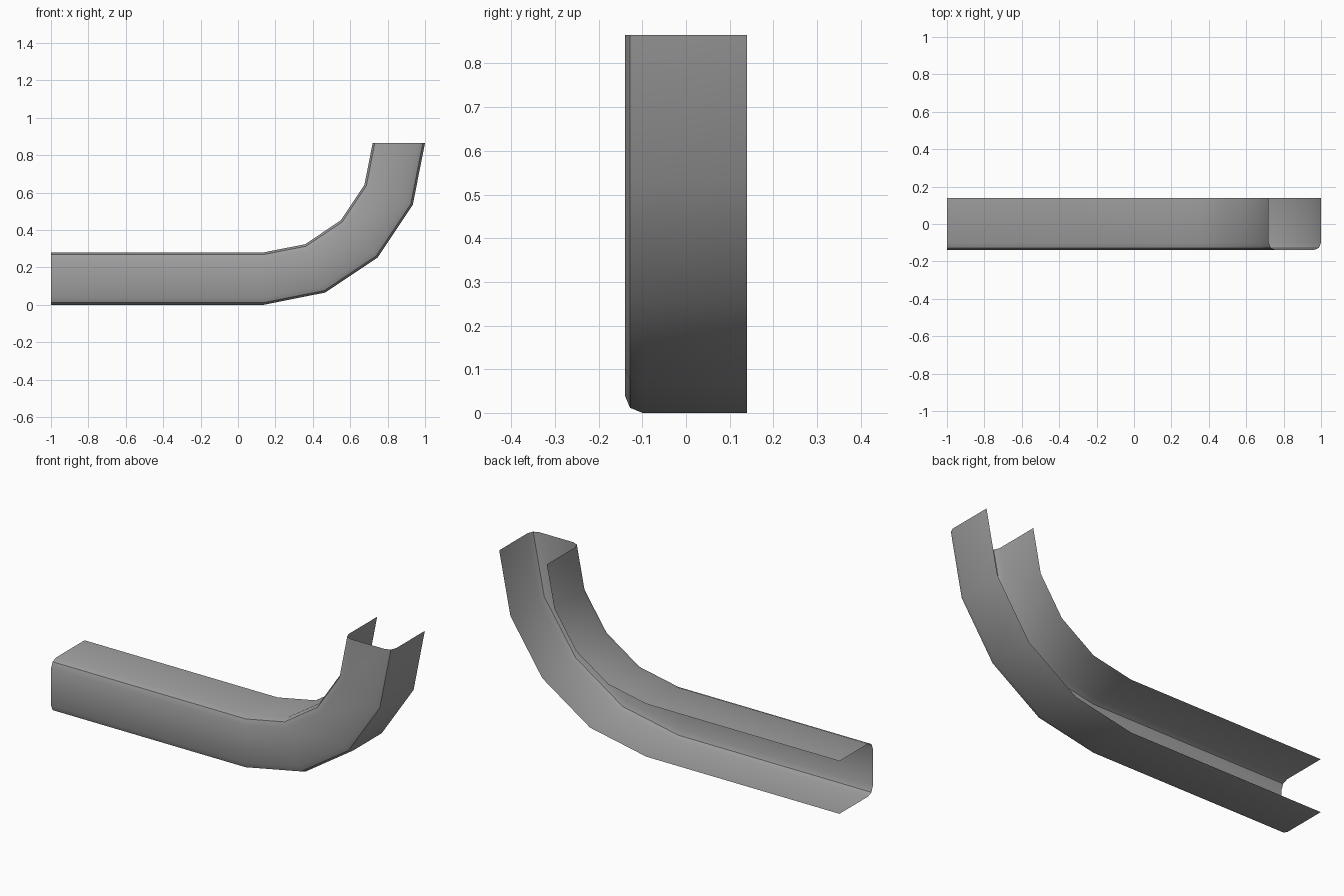
import bpy
import bmesh
from math import pi
from mathutils import Vector

cube = bpy.data.objects.get("Cube")
if cube:
    bpy.data.objects.remove(cube, do_unlink=True)

WIDTH = 0.28        # channel width and depth
HALF = WIDTH / 2
BEVEL = 0.04        # corner size
MID = BEVEL * 0.293  # middle point of the two-step corner
RADIUS = 0.865      # outer bend radius
BEND_X = 1 - RADIUS

# Painted metal
metal = bpy.data.materials.new("grey_metal")
metal.use_nodes = True
grey = (0.35, 0.35, 0.35, 1)
metal.diffuse_color = grey
metal.node_tree.nodes["Principled BSDF"].inputs["Base Color"].default_value = grey

# U-shaped section, open at the back, with bevelled front corners
lower = [(HALF, 0), (BEVEL - HALF, 0), (MID - HALF, MID), (-HALF, BEVEL)]
section = lower + [(y, WIDTH - z) for y, z in reversed(lower)]

bm = bmesh.new()
verts = [bm.verts.new((-1, y, z)) for y, z in section]
edges = [bm.edges.new(pair) for pair in zip(verts, verts[1:])]

# Straight run
run = bmesh.ops.extrude_edge_only(bm, edges=edges)["geom"]
end_verts = [g for g in run if isinstance(g, bmesh.types.BMVert)]
bmesh.ops.translate(bm, verts=end_verts, vec=(BEND_X + 1, 0, 0))
end_edges = [e for e in bm.edges if all(v in end_verts for v in e.verts)]

# Quarter bend turning upward
bmesh.ops.spin(bm, geom=end_verts + end_edges, cent=(BEND_X, 0, RADIUS),
               axis=(0, -1, 0), angle=pi / 2, steps=4, use_duplicate=False)
bmesh.ops.remove_doubles(bm, verts=bm.verts[:], dist=0.0001)

# Outward normals
bmesh.ops.recalc_face_normals(bm, faces=bm.faces[:])
front = min(bm.faces, key=lambda f: f.calc_center_median().y)
if front.normal.dot(Vector((0, -1, 0))) < 0:
    bmesh.ops.reverse_faces(bm, faces=bm.faces[:])

mesh = bpy.data.meshes.new("curved_channel")
bm.to_mesh(mesh)
bm.free()
mesh.materials.append(metal)
channel = bpy.data.objects.new("curved_channel", mesh)
bpy.context.collection.objects.link(channel)

# Smooth bend, crisp corner line
bpy.ops.object.select_all(action="DESELECT")
channel.select_set(True)
bpy.context.view_layer.objects.active = channel
bpy.ops.object.shade_smooth_by_angle(angle=pi / 6)
